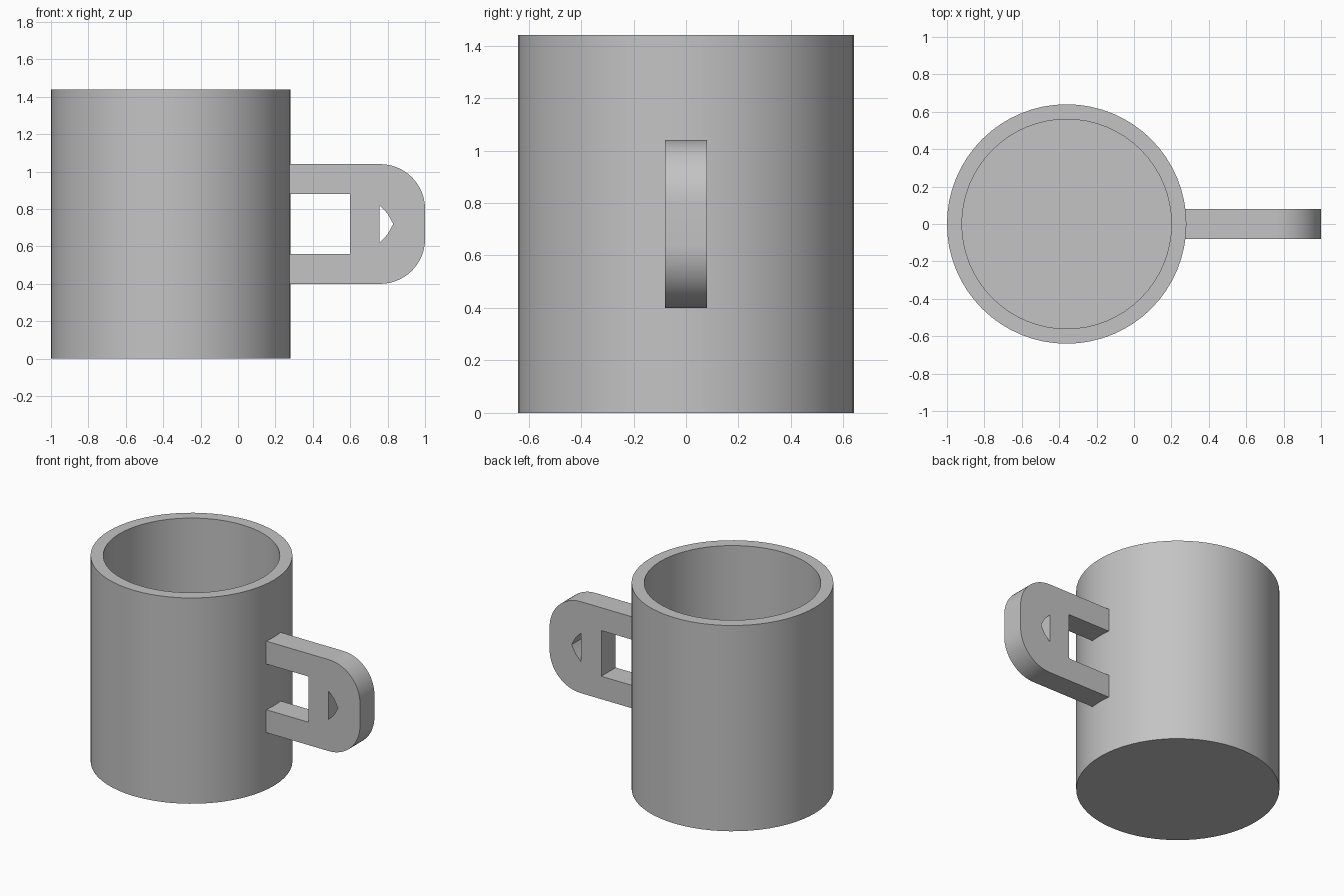
import bpy, bmesh, math

cube = bpy.data.objects.get("Cube")
if cube:
    bpy.data.objects.remove(cube, do_unlink=True)

grey = bpy.data.materials.new("plain grey")
grey.use_nodes = True
grey.diffuse_color = (0.55, 0.55, 0.55, 1)
grey.node_tree.nodes["Principled BSDF"].inputs["Base Color"].default_value = (0.55, 0.55, 0.55, 1)


def add_object(name, data):
    data.materials.append(grey)
    obj = bpy.data.objects.new(name, data)
    bpy.context.collection.objects.link(obj)
    bpy.ops.object.select_all(action="DESELECT")
    obj.select_set(True)
    bpy.context.view_layer.objects.active = obj
    return obj


def arc(cx, cz, radius, start, end, steps=16):
    angles = [math.radians(start + (end - start) * i / steps) for i in range(steps + 1)]
    return [(cx + radius * math.cos(a), cz + radius * math.sin(a)) for a in angles]


# Mug body: wall profile turned around the vertical axis
CENTRE, OUTER, INNER, HEIGHT, FLOOR = -0.36, 0.64, 0.56, 1.44, 0.08
bm = bmesh.new()
profile = [(0, 0), (OUTER, 0), (OUTER, HEIGHT), (INNER, HEIGHT), (INNER, FLOOR), (0, FLOOR)]
verts = [bm.verts.new((x, 0, z)) for x, z in profile]
edges = [bm.edges.new(pair) for pair in zip(verts, verts[1:])]
bmesh.ops.spin(bm, geom=verts + edges, cent=(0, 0, 0), axis=(0, 0, 1),
               angle=math.tau, steps=64, use_duplicate=False)
bmesh.ops.remove_doubles(bm, verts=bm.verts, dist=0.0005)
bmesh.ops.recalc_face_normals(bm, faces=bm.faces)
mesh = bpy.data.meshes.new("mug_body")
bm.to_mesh(mesh)
bm.free()
body = add_object("mug_body", mesh)
body.location.x = CENTRE
bpy.ops.object.shade_smooth_by_angle(angle=math.radians(30))

# Handle: fork-shaped outline with rounded outer corners and a small pointed slot
ROOT, LOW, HIGH, BEND = 0.24, 0.40, 1.04, 0.24
outline = [(ROOT, LOW)]
outline += arc(0.76, LOW + BEND, BEND, -90, 0)
outline += arc(0.76, HIGH - BEND, BEND, 0, 90)
outline += [(ROOT, HIGH), (ROOT, 0.88), (0.60, 0.88), (0.60, 0.56), (ROOT, 0.56)]
slot = [(0.757, 0.62), (0.80, 0.665), (0.83, 0.72), (0.80, 0.775), (0.757, 0.82)]

curve = bpy.data.curves.new("handle", "CURVE")
curve.dimensions = "2D"
curve.fill_mode = "BOTH"
curve.extrude = 0.08
for points in (outline, slot):
    spline = curve.splines.new("POLY")
    spline.points.add(len(points) - 1)
    for point, (x, z) in zip(spline.points, points):
        point.co = (x, z, 0, 1)
    spline.use_cyclic_u = True
handle = add_object("handle", curve)
handle.rotation_euler.x = math.pi / 2
bpy.ops.object.convert(target="MESH")
handle = bpy.context.object

# Weld the filled sides to the rim
bm = bmesh.new()
bm.from_mesh(handle.data)
bmesh.ops.remove_doubles(bm, verts=bm.verts, dist=0.0005)
bmesh.ops.recalc_face_normals(bm, faces=bm.faces)
bm.to_mesh(handle.data)
bm.free()
bpy.ops.object.shade_smooth_by_angle(angle=math.radians(30))
